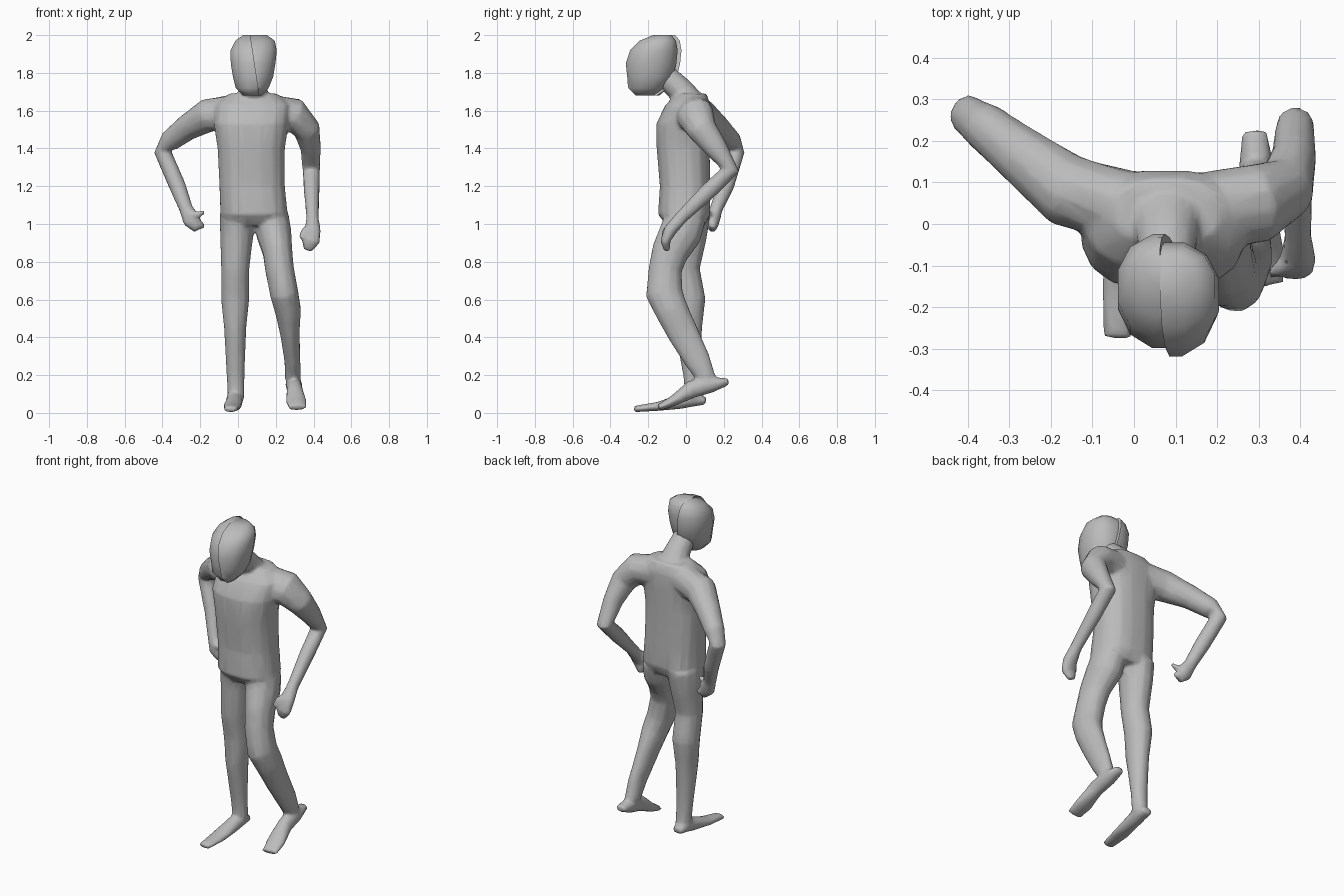
import bpy
import bmesh
from math import cos, sin, pi, copysign
from mathutils import Vector

default_cube = bpy.data.objects.get("Cube")
if default_cube:
    bpy.data.objects.remove(default_cube, do_unlink=True)

grey = bpy.data.materials.new("plain grey")
grey.use_nodes = True
grey.diffuse_color = (0.5, 0.5, 0.5, 1)
grey.node_tree.nodes["Principled BSDF"].inputs["Base Color"].default_value = grey.diffuse_color


def add_loft(bm, rings, segments=12, roundness=1.0, level=False):
    """Skin closed oval rings (x, y, z, half width, half depth) along their path."""
    centres = [Vector(ring[:3]) for ring in rings]
    last = len(rings) - 1
    loops = []
    for i, (x, y, z, width, depth) in enumerate(rings):
        tangent = (centres[min(i + 1, last)] - centres[max(i - 1, 0)]).normalized()
        if level:
            tangent = Vector((0, 0, 1))
        side = Vector((1, 0, 0))
        side = (side - tangent * side.dot(tangent)).normalized()
        front = tangent.cross(side)
        loop = []
        for k in range(segments):
            angle = 2 * pi * (k + 0.5) / segments
            c, s = cos(angle), sin(angle)
            c = copysign(abs(c) ** roundness, c)
            s = copysign(abs(s) ** roundness, s)
            loop.append(bm.verts.new(centres[i] + side * width * c + front * depth * s))
        loops.append(loop)
    for lower, upper in zip(loops, loops[1:]):
        for k in range(segments):
            n = (k + 1) % segments
            bm.faces.new((lower[k], lower[n], upper[n], upper[k]))
    bm.faces.new(loops[0][::-1])
    bm.faces.new(loops[-1])


def make_object(name, bm):
    bmesh.ops.recalc_face_normals(bm, faces=bm.faces)
    mesh = bpy.data.meshes.new(name)
    bm.to_mesh(mesh)
    bm.free()
    mesh.materials.append(grey)
    for face in mesh.polygons:
        face.use_smooth = True
    obj = bpy.data.objects.new(name, mesh)
    bpy.context.collection.objects.link(obj)
    return obj


body = bmesh.new()

# Torso, level rings with a slightly boxy outline
torso = [
    (.09, 0, .99, .16, .1), (.085, -.01, 1.05, .18, .14),
    (.075, -.005, 1.2, .175, .135), (.07, -.015, 1.4, .18, .142),
    (.07, -.015, 1.53, .2, .145), (.08, .01, 1.63, .2, .12),
    (.08, .03, 1.69, .13, .08),
]
add_loft(body, torso, segments=16, roundness=.8, level=True)

# Neck leaning forward
neck = [(.08, .04, 1.62, .1, .08), (.08, -.03, 1.71, .075, .07), (.08, -.13, 1.8, .06, .065)]
add_loft(body, neck)

# Left leg, bent with the heel lifted
left_leg = [
    (.18, 0, 1.04, .09, .11), (.19, -.03, .95, .095, .115),
    (.21, -.085, .85, .08, .1), (.22, -.11, .76, .078, .09),
    (.245, -.115, .63, .077, .1), (.265, -.075, .54, .07, .09),
    (.275, -.015, .42, .052, .083), (.288, .06, .28, .043, .07),
    (.29, .11, .18, .042, .05),
]
left_foot = [
    (.29, .225, .165, .03, .018), (.295, .13, .15, .045, .045),
    (.3, .03, .125, .042, .048), (.308, -.07, .062, .057, .028),
    (.315, -.145, .027, .048, .018),
]

# Right leg, nearly straight with the foot flat
right_leg = [
    (0, .01, 1.04, .1, .12), (-.008, .005, .92, .088, .105),
    (-.015, -.01, .76, .076, .085), (-.015, .02, .6, .076, .085),
    (-.015, .012, .45, .06, .075), (-.013, .03, .2, .048, .045),
    (-.01, .04, .08, .045, .045),
]
right_foot = [
    (-.012, .105, .062, .032, .02), (-.015, .04, .078, .045, .045),
    (-.02, -.03, .06, .045, .04), (-.03, -.15, .034, .05, .024),
    (-.04, -.275, .02, .037, .017),
]

# Left arm, hanging with the elbow behind
left_arm = [
    (.16, .03, 1.59, .09, .1), (.3, .05, 1.575, .09, .1),
    (.365, .085, 1.5, .072, .08), (.385, .16, 1.4, .055, .062),
    (.388, .235, 1.285, .047, .05), (.39, .12, 1.175, .042, .045),
    (.395, -.03, 1.03, .033, .035), (.395, -.085, .965, .045, .035),
    (.385, -.11, .91, .05, .026), (.37, -.1, .86, .025, .018),
]
left_thumb = [(.375, -.09, .98, .02, .02), (.35, -.11, .96, .02, .018), (.33, -.12, .925, .012, .012)]

# Right arm, elbow out with the hand behind the hip
right_arm = [
    (-.02, .04, 1.59, .09, .1), (-.16, .08, 1.575, .09, .09),
    (-.27, .165, 1.51, .07, .07), (-.36, .235, 1.44, .058, .06),
    (-.4, .262, 1.385, .046, .05), (-.32, .21, 1.2, .045, .045),
    (-.275, .16, 1.08, .037, .035), (-.245, .145, 1.02, .05, .035),
    (-.215, .14, .99, .038, .03), (-.18, .145, .99, .018, .016),
]
right_thumb = [(-.25, .13, 1.05, .02, .02), (-.21, .12, 1.05, .018, .018), (-.175, .12, 1.065, .011, .011)]

for limb in (left_leg, left_foot, right_leg, right_foot, left_arm, left_thumb, right_arm, right_thumb):
    add_loft(body, limb)

# Fuse the body parts into one continuous skin
figure = make_object("body", body)
fuse = figure.modifiers.new("fuse", "REMESH")
fuse.mode = "VOXEL"
fuse.voxel_size = 0.01
fuse.use_smooth_shade = True
soften = figure.modifiers.new("soften", "SMOOTH")
soften.iterations = 5
simplify = figure.modifiers.new("simplify", "DECIMATE")
simplify.ratio = 0.12

# Head, in two halves that meet at a stepped seam
head_rings = [
    (.075, -.215, 1.68, .05, .06), (.075, -.205, 1.72, .09, .1),
    (.08, -.185, 1.78, .11, .125), (.08, -.18, 1.85, .122, .138),
    (.083, -.165, 1.92, .126, .13), (.09, -.145, 1.97, .108, .1),
    (.09, -.12, 2, .065, .05),
]
seam_point = Vector((.085, 0, 1.85))
seam_normal = Vector((1, 0, .15)).normalized()


def make_head_half(name, keep_left, shift):
    bm = bmesh.new()
    add_loft(bm, head_rings, roundness=.9, level=True)
    cut = bmesh.ops.bisect_plane(
        bm, geom=bm.verts[:] + bm.edges[:] + bm.faces[:],
        plane_co=seam_point, plane_no=seam_normal,
        clear_inner=keep_left, clear_outer=not keep_left)
    rim = [item for item in cut["geom_cut"] if isinstance(item, bmesh.types.BMEdge)]
    bmesh.ops.contextual_create(bm, geom=rim)
    bmesh.ops.translate(bm, verts=bm.verts, vec=shift)
    half = make_object(name, bm)
    bpy.ops.object.select_all(action="DESELECT")
    bpy.context.view_layer.objects.active = half
    half.select_set(True)
    bpy.ops.object.shade_smooth_by_angle(angle=pi / 3)


make_head_half("head_left_half", True, (0, -.005, 0))
make_head_half("head_right_half", False, (0, .015, 0))
